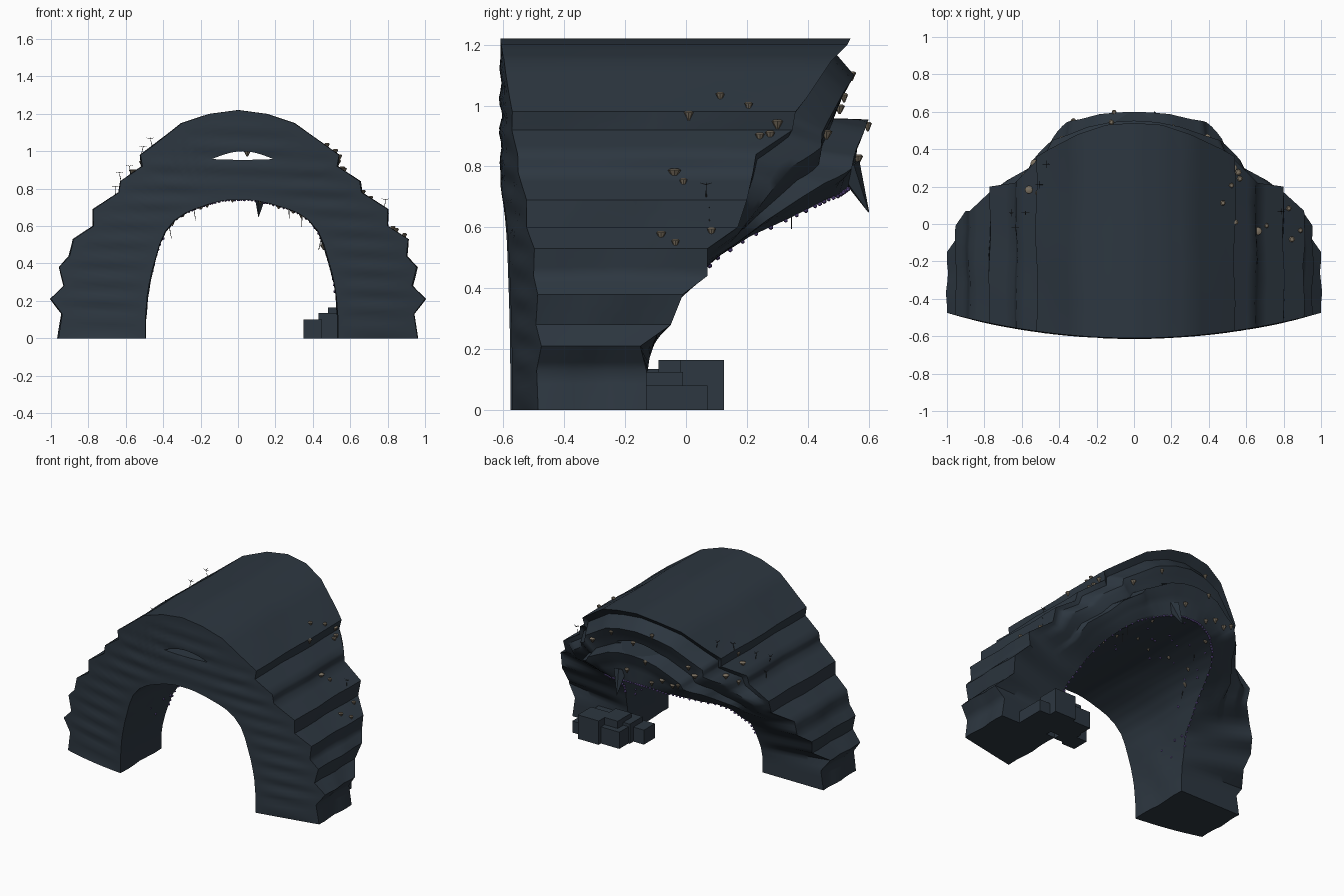
import bpy, bmesh, math, random
from mathutils import Vector, Matrix

if "Cube" in bpy.data.objects:
    bpy.data.objects.remove(bpy.data.objects["Cube"])

random.seed(4)

def material(name, col):
    m = bpy.data.materials.new(name)
    m.diffuse_color = (*col, 1)
    m.use_nodes = True
    m.node_tree.nodes["Principled BSDF"].inputs["Base Color"].default_value = m.diffuse_color
    return m

ROCK = material("slate", (0.026, 0.038, 0.052))
TAN = material("fungus_tan", (0.20, 0.165, 0.12))
DARK = material("dry_stem", (0.03, 0.03, 0.03))
VIOLET = material("violet_glow", (0.16, 0.10, 0.36))

# half arch stations: outer x, z, back y / inner x, z, back y (foot to crown)
HALF = [
    (.96, 0, -.13, .535, 0, -.13), (.94, .13, -.13, .535, .10, -.13),
    (1.0, .21, -.15, .53, .17, -.12), (.93, .28, -.05, .525, .23, -.10),
    (.955, .38, -.01, .515, .29, -.08), (.90, .44, .07, .50, .36, -.05),
    (.91, .53, .07, .48, .43, .03), (.80, .60, .17, .46, .50, .10),
    (.80, .69, .20, .43, .57, .21), (.66, .78, .22, .38, .63, .34),
    (.65, .84, .23, .32, .67, .42), (.53, .92, .35, .27, .69, .46),
    (.54, .98, .36, .22, .705, .50), (.47, 1.03, .40, .17, .72, .52),
    (.30, 1.15, .48, .10, .735, .54), (.15, 1.20, .53, .05, .74, .55)]
LEFT = [(-a * (.965 if .5 < b < 1.1 else 1), b, c, -(d - .04 * min(1, d / .3)), e, f)
        for a, b, c, d, e, f in HALF]
STATIONS = LEFT + [(0, 1.22, .54, 0, .74, .55)] + HALF[::-1]
LEDGES = [(0, 0), (.1, -.05), (.25, .01), (.4, -.03), (.5, -.05), (.55, .055), (.75, .015), (1, 0)]

def ledge(s):
    for (a, p), (b, q) in zip(LEDGES, LEDGES[1:]):
        if s <= b:
            return p + (q - p) * (s - a) / (b - a)
    return 0

def section(u, s):
    """x, z, front y and back y at arch position u and outer-to-inner fraction s"""
    i = min(int(u), len(STATIONS) - 2)
    a = [p + (q - p) * (u - i) for p, q in zip(STATIONS[i], STATIONS[i + 1])]
    x, z, back = (a[k] + (a[k + 3] - a[k]) * s for k in range(3))
    h = 16 - abs(u - 16)
    w = max(0, min(1, (h - 6) / 5))
    back += w * ledge(s) + .09 * math.sin(math.pi * s) * max(0, 1 - abs(h - 10.5) / 4.5)
    front = -.61 + .135 * x * x + .005 * math.sin(60 * z + 2 * x) * math.sin(math.pi * s)
    return x, z, front, back

def point(u, s, f):
    x, z, y0, y1 = section(u, s)
    x += .007 * math.sin(9 * f + u) * math.sin(math.pi * f)
    return Vector((x, y0 + (y1 - y0) * f, z))

def finish(bm, name, mat, angle=35):
    bmesh.ops.recalc_face_normals(bm, faces=bm.faces)
    me = bpy.data.meshes.new(name)
    bm.to_mesh(me)
    bm.free()
    ob = bpy.data.objects.new(name, me)
    bpy.context.collection.objects.link(ob)
    me.materials.append(mat)
    if angle:
        bpy.ops.object.select_all(action='DESELECT')
        ob.select_set(True)
        bpy.context.view_layer.objects.active = ob
        bpy.ops.object.shade_smooth_by_angle(angle=math.radians(angle))
    return ob

# rock arch: closed section loops swept from the left foot to the right foot
N, M, SUB = 20, 6, 3
ring = ([(1 - j / N, 0) for j in range(N)] + [(0, j / M) for j in range(M)]
        + [(j / N, 1) for j in range(N)] + [(1, 1 - j / M) for j in range(M)])
bm = bmesh.new()
loops = [[bm.verts.new(point(k / SUB, s, f)) for s, f in ring]
         for k in range((len(STATIONS) - 1) * SUB + 1)]
for a, b in zip(loops, loops[1:]):
    for j in range(len(ring)):
        n = (j + 1) % len(ring)
        bm.faces.new((a[j], a[n], b[n], b[j]))
bm.faces.new(loops[0])
bm.faces.new(loops[-1])
arch = finish(bm, "rock_arch", ROCK, 50)

# lens-shaped slit through the crown
bm = bmesh.new()
K = 10
lens = [(-.14 + .33 * i / K, .958 + .042 * math.sin(math.pi * i / K)) for i in range(K + 1)]
lens += [(.19 - .33 * i / K, .958 - .004 * math.sin(math.pi * i / K)) for i in range(1, K)]
face = bm.faces.new([bm.verts.new((x, -1, z)) for x, z in lens])
ext = bmesh.ops.extrude_face_region(bm, geom=[face])
bmesh.ops.translate(bm, vec=(0, 2, 0),
                    verts=[v for v in ext["geom"] if isinstance(v, bmesh.types.BMVert)])
cutter = finish(bm, "slit_cutter", ROCK, 0)
cutter.hide_render = True
cutter.hide_viewport = True
cut = arch.modifiers.new("slit", 'BOOLEAN')
cut.operation, cut.object, cut.solver = 'DIFFERENCE', cutter, 'EXACT'

# fallen blocks behind the right foot: x0, x1, y0, y1, height
bm = bmesh.new()
for x0, x1, y0, y1, h in [(.35, .45, -.16, -.04, .10), (.43, .53, -.14, .0, .135),
                          (.48, .60, -.09, .06, .165), (.58, .74, -.02, .125, .165),
                          (.44, .58, -.02, .10, .115), (.62, .82, -.16, .07, .08),
                          (.60, .76, -.14, -.01, .125)]:
    bmesh.ops.create_cube(bm, size=1, matrix=Matrix.Translation(
        ((x0 + x1) / 2, (y0 + y1) / 2, h / 2)) @ Matrix.Diagonal((x1 - x0, y1 - y0, h, 1)))
finish(bm, "fallen_blocks", ROCK, 0)

def cone(bm, a, b, r1, r2, seg=8):
    d = Vector(b) - Vector(a)
    m = Matrix.Translation((Vector(a) + Vector(b)) / 2) @ d.to_track_quat('Z', 'Y').to_matrix().to_4x4()
    bmesh.ops.create_cone(bm, cap_ends=True, segments=seg, radius1=r1, radius2=r2,
                          depth=d.length, matrix=m)

# hanging rock spike at the back lip
bm = bmesh.new()
cone(bm, (.125, .53, .80), (.11, .60, .65), .045, .002, 5)
finish(bm, "hanging_spike", ROCK, 0)

# funnel mushrooms on the outer ledges, the back face and the inner vault
spots = [(random.choice((-1, 1)) * random.uniform(3, 11) + 16, 0, random.uniform(.6, .97))
         for _ in range(13)]
spots += [(random.uniform(9, 23), random.uniform(.1, .9), 1) for _ in range(14)]
spots += [(random.uniform(6, 26), 1, random.uniform(.6, .98)) for _ in range(12)]
bm = bmesh.new()
for u, s, f in spots:
    p = point(u, s, f)
    r = random.uniform(.013, .022)
    if f == 1:
        p.y += .008
    cone(bm, p - Vector((0, 0, .014)), p + Vector((0, 0, .012)), r * .2, r)
    cone(bm, p + Vector((0, 0, .012)), p + Vector((0, 0, .017)), r, r * .6)
finish(bm, "funnel_mushrooms", TAN)

# wiry plants: upright on the ledges, hanging from the vault
bm = bmesh.new()
for i in range(14):
    s = i % 2
    p = point(16 + random.choice((-1, 1)) * random.uniform(3, 9), s, random.uniform(.65, .96))
    tip = p + Vector((random.uniform(-.015, .015), 0, -.06 if s else .04))
    cone(bm, p, tip, .002, .001, 4)
    for k in range(0 if s else 4):
        a = k * math.pi / 2
        cone(bm, tip, tip + Vector((.02 * math.cos(a), .02 * math.sin(a), .006)), .002, .001, 3)
finish(bm, "wiry_plants", DARK, 0)

# violet beads along the inner back rim and across the vault
bm = bmesh.new()
for i in range(100):
    rim = i < 64
    u = 4 + 24 * i / 64 if rim else random.uniform(3, 29)
    p = point(u, 1, 1 if rim else random.uniform(.5, .97))
    p += Vector((0, .004, 0)) if rim else Vector((0, 0, 0))
    bmesh.ops.create_icosphere(bm, subdivisions=1, radius=random.uniform(.006, .009),
                               matrix=Matrix.Translation(p))
finish(bm, "violet_beads", VIOLET)
